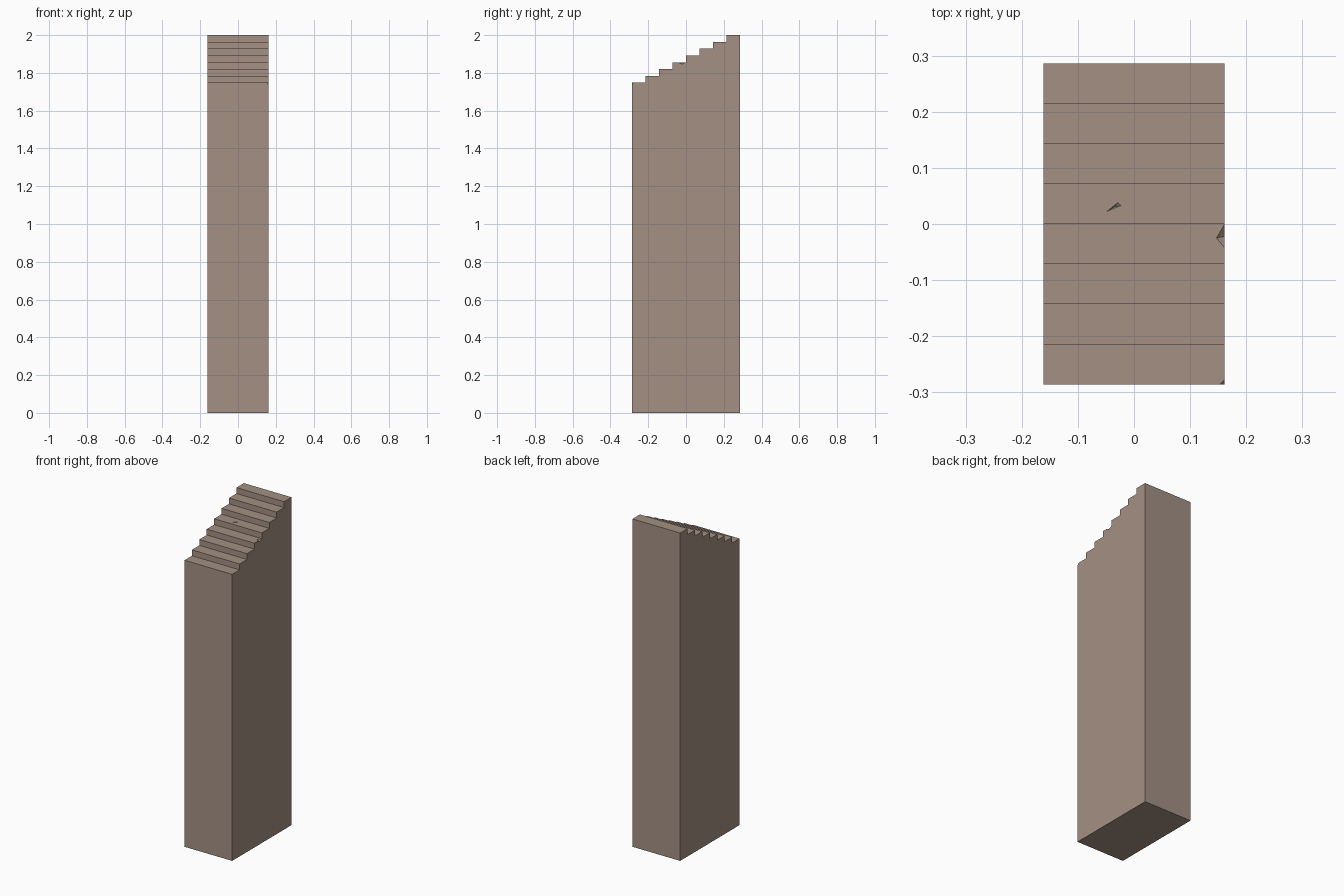
import bpy, bmesh
from mathutils import Vector

if "Cube" in bpy.data.objects:
    bpy.data.objects.remove(bpy.data.objects["Cube"])

W, D, STEPS = 0.161, 0.286, 8
LOW, HIGH = 1.748, 2.0
stone = bpy.data.materials.new("stone")
stone.diffuse_color = (0.37, 0.28, 0.23, 1)
stone.use_nodes = True
stone.node_tree.nodes["Principled BSDF"].inputs["Base Color"].default_value = stone.diffuse_color


def step_z(i):
    return LOW + (HIGH - LOW) * i / (STEPS - 1)


def mesh_object(name, bm):
    bmesh.ops.recalc_face_normals(bm, faces=bm.faces[:])
    me = bpy.data.meshes.new(name)
    bm.to_mesh(me)
    bm.free()
    ob = bpy.data.objects.new(name, me)
    bpy.context.collection.objects.link(ob)
    return ob


# Pillar: stepped side profile extruded across the width
profile = [(D, 0), (-D, 0)]
for i in range(STEPS):
    y = -D + 2 * D * i / STEPS
    profile += [(y, step_z(i)), (y + 2 * D / STEPS, step_z(i))]
bm = bmesh.new()
face = bm.faces.new([bm.verts.new((-W, y, z)) for y, z in profile])
side = bmesh.ops.extrude_face_region(bm, geom=[face])["geom"]
bmesh.ops.translate(bm, vec=(2 * W, 0, 0),
                    verts=[v for v in side if isinstance(v, bmesh.types.BMVert)])
pillar = mesh_object("stepped_pillar", bm)
pillar.data.materials.append(stone)


# Small chips: hull of the chip corners swept outward, then subtracted
def chip(name, points, sweep):
    bm = bmesh.new()
    for p in points:
        bm.verts.new(p)
        bm.verts.new(Vector(p) + Vector(sweep))
    hull = bmesh.ops.convex_hull(bm, input=bm.verts[:])
    loose = {g for g in hull["geom_interior"] if isinstance(g, bmesh.types.BMVert)}
    bmesh.ops.delete(bm, geom=list(loose), context="VERTS")
    cutter = mesh_object(name, bm)
    mod = pillar.modifiers.new(name, "BOOLEAN")
    mod.operation, mod.solver, mod.object = "DIFFERENCE", "EXACT", cutter
    cutter.hide_render = True
    cutter.hide_set(True)


z3, z4 = step_z(3), step_z(4)
chip("edge_chip_cutter", [(W, -0.001, z3), (0.147, -0.025, z3), (W, -0.042, z3),
                          (W, -0.022, z3 - 0.01)], (0.02, 0, 0.02))
chip("dent_cutter", [(-0.049, 0.022, z4), (-0.023, 0.033, z4), (-0.029, 0.038, z4),
                     (-0.034, 0.031, z4 - 0.006)], (0, 0, 0.02))
chip("corner_chip_cutter", [(0.153, -D, LOW), (W, -0.278, LOW),
                            (W, -D, LOW - 0.012)], (0.02, -0.02, 0.02))
